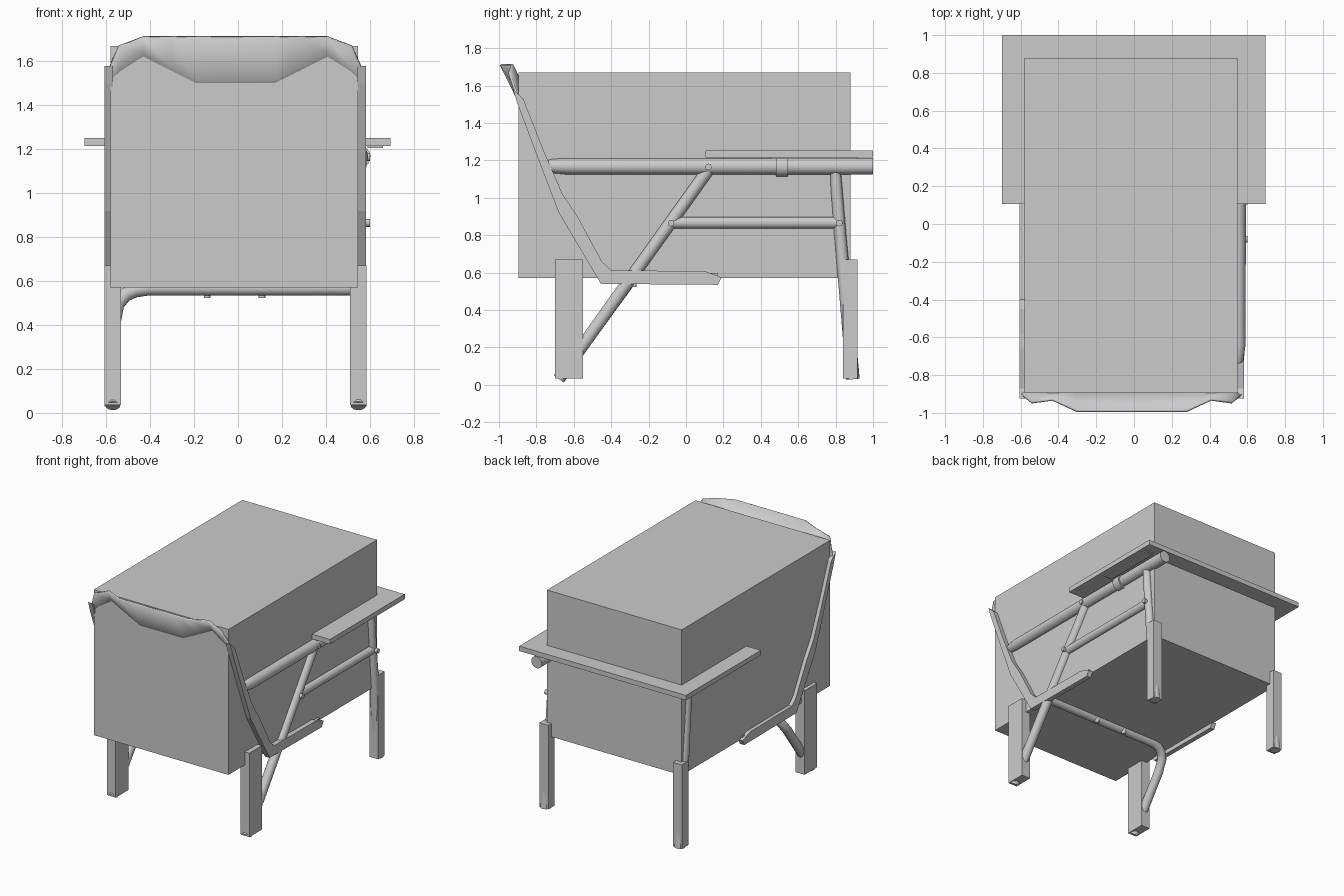
import bpy, bmesh, math
from mathutils import Vector

if "Cube" in bpy.data.objects:
    bpy.data.objects.remove(bpy.data.objects["Cube"])

grey = bpy.data.materials.new("plain_grey")
grey.diffuse_color = (0.6, 0.6, 0.6, 1)
grey.use_nodes = True
grey.node_tree.nodes["Principled BSDF"].inputs["Base Color"].default_value = grey.diffuse_color
CX = -0.012  # middle of the chair frame


def add_mesh(name, verts, faces, smooth=False):
    me = bpy.data.meshes.new(name)
    me.from_pydata([tuple(v) for v in verts], [], faces)
    bm = bmesh.new()
    bm.from_mesh(me)
    bmesh.ops.recalc_face_normals(bm, faces=bm.faces)
    bm.to_mesh(me)
    bm.free()
    me.materials.append(grey)
    ob = bpy.data.objects.new(name, me)
    bpy.context.collection.objects.link(ob)
    if smooth:
        bpy.ops.object.select_all(action='DESELECT')
        ob.select_set(True)
        bpy.context.view_layer.objects.active = ob
        bpy.ops.object.shade_smooth_by_angle(angle=math.radians(40))
    return ob


def box(name, x0, x1, y0, y1, z0, z1):
    v = [(x, y, z) for x in (x0, x1) for y in (y0, y1) for z in (z0, z1)]
    f = [(0, 1, 3, 2), (4, 6, 7, 5), (0, 4, 5, 1), (2, 3, 7, 6), (0, 2, 6, 4), (1, 5, 7, 3)]
    return add_mesh(name, v, f)


def tube(name, pts, radii, n=14):
    """Round tube along a path, with one radius per point."""
    pts = [Vector(p) for p in pts]
    if not isinstance(radii, (list, tuple)):
        radii = [radii] * len(pts)
    verts, faces, side = [], [], None
    for i, p in enumerate(pts):
        d = (pts[min(i + 1, len(pts) - 1)] - pts[max(i - 1, 0)]).normalized()
        if side is None:
            side = d.orthogonal()
        side = (side - d * side.dot(d)).normalized()
        up = d.cross(side)
        for k in range(n):
            a = 2 * math.pi * k / n
            verts.append(p + (side * math.cos(a) + up * math.sin(a)) * radii[i])
    for i in range(len(pts) - 1):
        for k in range(n):
            a, b = i * n + k, i * n + (k + 1) % n
            faces.append((a, b, b + n, a + n))
    faces += [tuple(range(n)), tuple(range(len(verts) - n, len(verts)))]
    return add_mesh(name, verts, faces, True)


def plate(name, outline, x0, x1):
    """Side outline (y, z) extruded across x."""
    n = len(outline)
    v = [(x, y, z) for x in (x0, x1) for y, z in outline]
    f = [tuple(range(n)), tuple(range(n, 2 * n))]
    f += [(i, (i + 1) % n, (i + 1) % n + n, i + n) for i in range(n)]
    return add_mesh(name, v, f)


# Large body block and the tray slab around its rear half
box("body_block", -0.58, 0.547, -0.895, 0.88, 0.57, 1.67)
box("tray", -0.70, 0.695, 0.105, 1.0, 1.215, 1.252)
box("tray_bracket", 0.59, 0.66, 0.45, 0.92, 1.207, 1.217)

# Four square leg blocks
for label, y0, y1 in (("front", -0.70, -0.55), ("rear", 0.84, 0.917)):
    box(label + "_leg_block_left", -0.607, -0.533, y0, y1, 0.035, 0.67)
    box(label + "_leg_block_right", 0.51, 0.585, y0, y1, 0.035, 0.67)

# Fabric edges along the back and the seat
edge = [(-0.925, 1.58), (-0.90, 1.50), (-0.78, 1.18), (-0.68, 0.92), (-0.455, 0.54),
        (0.17, 0.535), (0.19, 0.575), (0.10, 0.608), (-0.40, 0.612), (-0.45, 0.66),
        (-0.58, 0.90), (-0.66, 1.02), (-0.76, 1.25), (-0.87, 1.53)]
plate("fabric_edge_left", edge, -0.607, -0.57)
plate("fabric_edge_right", edge, 0.545, 0.583)

# Fabric sheet between the edges
sheet = [(-0.88, 1.46), (-0.67, 0.92), (-0.46, 0.585), (0.17, 0.585)]
verts = [(x, y, z) for y, z in sheet for x in (-0.59, 0.565)]
ob = add_mesh("fabric_sheet", verts, [(2 * i, 2 * i + 1, 2 * i + 3, 2 * i + 2) for i in range(3)])
ob.modifiers.new("thickness", 'SOLIDIFY').thickness = 0.012

# Headrest: half offset, top y, top z, height where it meets the block
half = [(0.593, -0.895, 1.53, 1.51), (0.53, -0.945, 1.67, 1.57), (0.42, -0.93, 1.712, 1.64),
        (0.29, -0.99, 1.712, 1.575), (0.18, -0.99, 1.712, 1.52)]
cols = [(-u, y, z, m) for u, y, z, m in half] + half[::-1]
verts, faces = [], []
for u, y, z, m in cols:
    verts += [(CX + u, y, z), (CX + u, -0.895, m), (CX + u, -0.87, m - 0.07)]
for i in range(len(cols) - 1):
    for k in range(2):
        a = 3 * i + k
        faces.append((a, a + 1, a + 4, a + 3))
ob = add_mesh("headrest", verts, faces, True)
mod = ob.modifiers.new("thickness", 'SOLIDIFY')
mod.thickness, mod.offset = 0.012, 0

# Arm tube with its clip
tube("arm_tube", [(0.535, -0.765, 1.17), (0.54, -0.72, 1.17), (0.548, -0.64, 1.168), (0.55, 1.0, 1.168)],
     [0.025, 0.038, 0.043, 0.044], 18)
tube("arm_clip", [(0.55, 0.48, 1.166), (0.55, 0.545, 1.166)], 0.053, 18)

# Right side frame
tube("diagonal_leg_right", [(0.55, 0.13, 1.165), (0.548, -0.68, 0.032)], 0.034)
tube("side_brace_right", [(0.55, -0.08, 0.867), (0.55, 0.82, 0.867)], 0.032)

# Left front leg bends into the crossbar
tube("front_crossbar", [(-0.57, -0.68, 0.032), (-0.565, -0.40, 0.42), (-0.55, -0.345, 0.495),
                        (-0.515, -0.315, 0.537), (-0.47, -0.303, 0.558), (-0.41, -0.30, 0.567),
                        (0.53, -0.30, 0.567)], 0.033)
for i, x in enumerate((-0.14, 0.11)):
    tube("crossbar_bolt_%d" % i, [(x, -0.28, 0.56), (x, -0.28, 0.522)], 0.016, 10)

# Rear legs
for label, x in (("left", -0.572), ("right", 0.55)):
    tube("rear_leg_" + label, [(x, 0.80, 1.14), (x, 0.805, 1.05), (x, 0.825, 0.80), (x, 0.893, 0.03)],
         [0.028, 0.031, 0.032, 0.036])

# Side bolts
for i, (y, z) in enumerate(((0.12, 1.165), (-0.08, 0.865), (0.82, 0.865))):
    tube("side_bolt_%d" % i, [(0.55, y, z), (0.60, y, z)], 0.018, 10)
